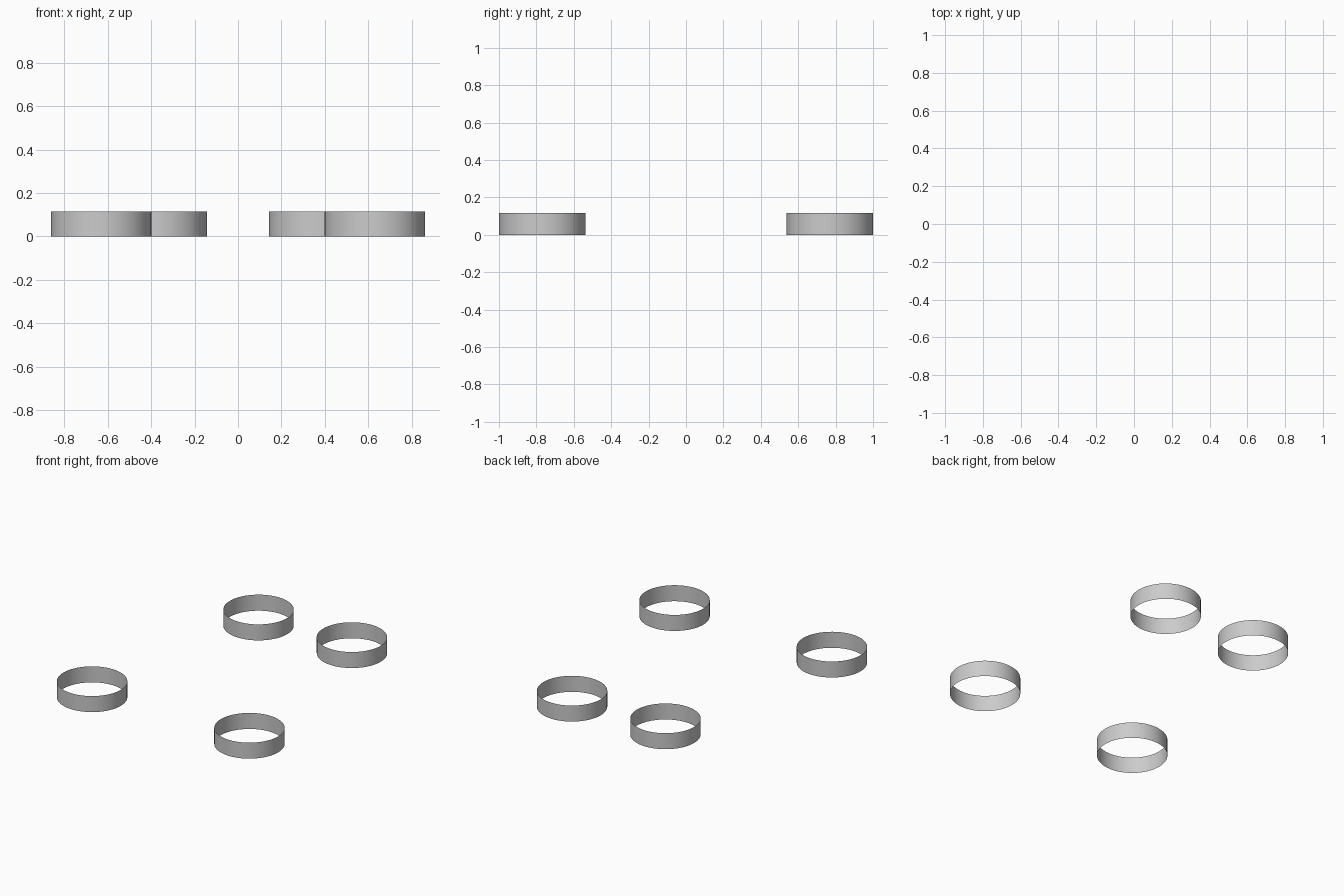
import bpy

if "Cube" in bpy.data.objects:
    bpy.data.objects.remove(bpy.data.objects["Cube"])

RADIUS, HEIGHT, Y = 0.231, 0.116, 0.769


def band(name, x, y):
    # Open, zero-thickness cylindrical band standing on the ground
    bpy.ops.mesh.primitive_cylinder_add(
        vertices=64, radius=RADIUS, depth=HEIGHT,
        end_fill_type='NOTHING', location=(x, y, HEIGHT / 2))
    obj = bpy.context.object
    obj.name = name
    bpy.ops.object.shade_smooth_by_angle()


# Front pair is set wider apart than the back pair
for row, half_width, y in (("front", 0.63, -Y), ("back", 0.374, Y)):
    for side, sign in (("left", -1), ("right", 1)):
        band(f"{row}_{side}_ring", sign * half_width, y)
